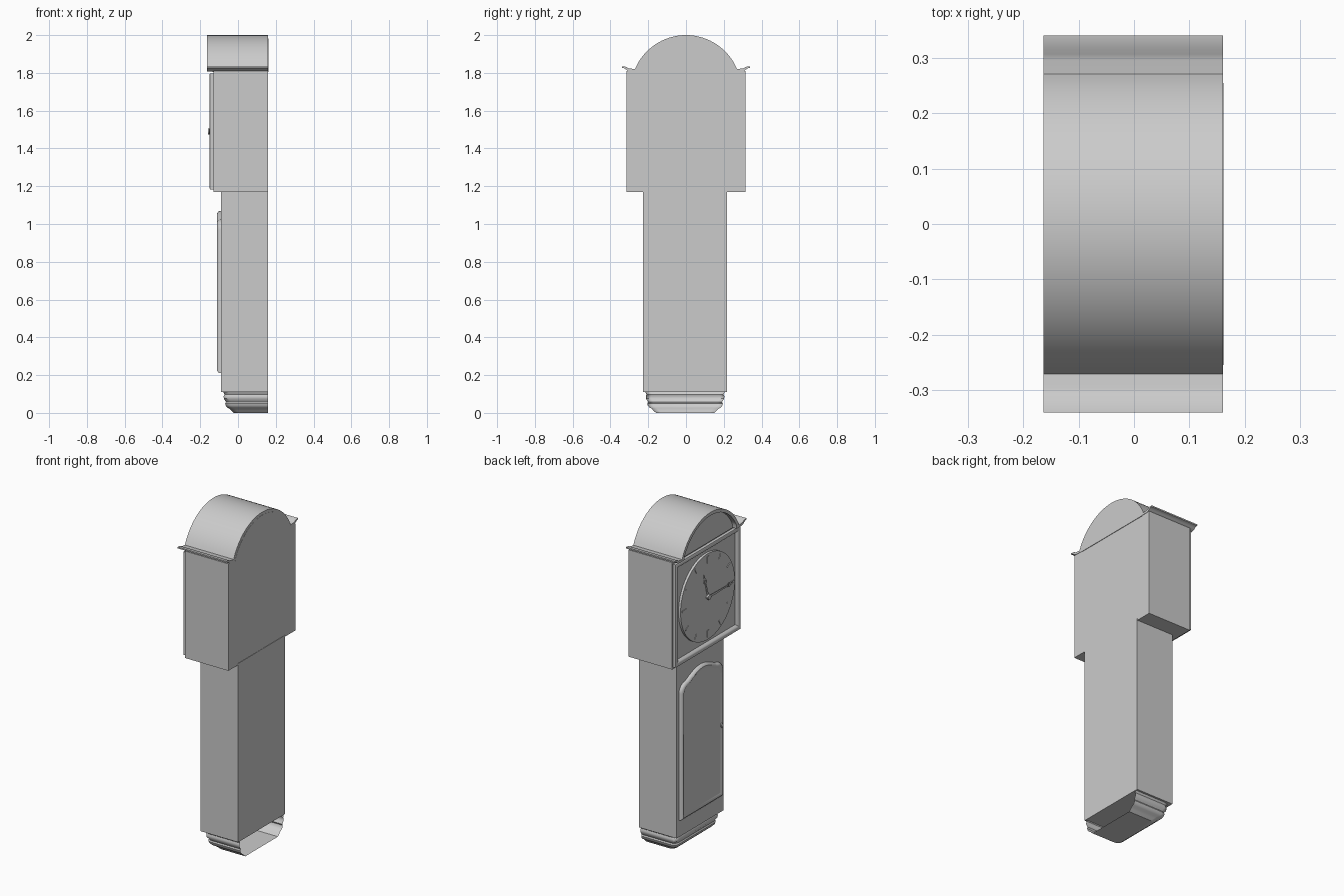
import bpy, bmesh
from math import sin, cos, pi, radians, asin

if "Cube" in bpy.data.objects:
    bpy.data.objects.remove(bpy.data.objects["Cube"])

DIAL_Z = 1.49


def loft(name, rings, cap_start=True, cap_end=True, closed=True):
    """Skin a list of equal-length point rings into one object."""
    bm = bmesh.new()
    vs = [[bm.verts.new(p) for p in ring] for ring in rings]
    n = len(rings[0])
    for a, b in zip(vs, vs[1:]):
        for i in range(n if closed else n - 1):
            j = (i + 1) % n
            bm.faces.new((a[i], a[j], b[j], b[i]))
    if cap_start:
        bm.faces.new(vs[0])
    if cap_end:
        bm.faces.new(vs[-1])
    bmesh.ops.recalc_face_normals(bm, faces=bm.faces)
    me = bpy.data.meshes.new(name)
    bm.to_mesh(me)
    bm.free()
    ob = bpy.data.objects.new(name, me)
    bpy.context.collection.objects.link(ob)
    bpy.ops.object.select_all(action='DESELECT')
    ob.select_set(True)
    bpy.context.view_layer.objects.active = ob
    bpy.ops.object.shade_smooth_by_angle(angle=radians(35))
    return ob


def slab(name, pts, x0, x1):
    """Extrude a (y, z) outline along x."""
    return loft(name, [[(x, y, z) for y, z in pts] for x in (x0, x1)])


def rect(hy, z0, z1, cy=0.0):
    return [(cy - hy, z0), (cy + hy, z0), (cy + hy, z1), (cy - hy, z1)]


def circle(r, n=64, cy=0.0, cz=DIAL_Z):
    return [(cy + r * cos(2 * pi * i / n), cz + r * sin(2 * pi * i / n)) for i in range(n)]


def arc(r, cz, half, n=32):
    """Arc from +y to -y whose ends lie at y = +-half."""
    a = asin(half / r)
    return [(r * sin(a - 2 * a * i / n), cz + r * cos(a - 2 * a * i / n)) for i in range(n + 1)]


# Trunk and hood boxes
slab("trunk", rect(0.222, 0.11, 1.18, -0.005), -0.09, 0.16)
slab("hood", rect(0.316, 1.17, 1.81), -0.13, 0.158)

# Moulded plinth wrapping three sides, open at the back
profile = [(0.11, 0.012), (0.098, 0.018), (0.088, 0.014), (0.075, 0.015), (0.065, 0.022),
           (0.058, 0.026), (0.05, 0.022), (0.038, 0.025), (0.028, 0.034), (0.022, 0.046),
           (0.012, 0.055), (0.0, 0.068)]
rings = []
for z, inset in profile:
    hy, fx, r = 0.222 - inset, -0.09 + inset, 0.03
    half = [(0.16, hy)]
    for k in range(7):
        a = pi / 2 * k / 6
        half.append((fx + r - r * sin(a), hy - r + r * cos(a)))
    path = half + [(x, -y) for x, y in reversed(half)]
    rings.append([(x, y - 0.005, z) for x, y in path])
loft("plinth_moulding", rings, cap_start=False, cap_end=True, closed=False)

# Arched roof with side cornices
side = [(0.34, 1.835), (0.315, 1.832), (0.306, 1.825), (0.295, 1.823)]
under = [(0.245, 1.808), (0.295, 1.808), (0.308, 1.811), (0.32, 1.82), (0.33, 1.826), (0.34, 1.827)]
outer = side + arc(0.2925, 1.7075, 0.27) + [(-y, z) for y, z in reversed(side)]
inner = [(-y, z) for y, z in reversed(under)] + arc(0.274, 1.707, 0.245)[::-1] + under
slab("arched_roof", outer + inner, -0.163, 0.16)

# Panel filling the roof arch
slab("arch_panel", arc(0.276, 1.707, 0.254) + [(-0.254, 1.805), (0.254, 1.805)], -0.135, 0.161)

# Moulded square frame around the dial
frame = [(0.308, -0.125), (0.308, -0.147), (0.302, -0.15), (0.292, -0.15), (0.284, -0.145),
         (0.277, -0.131)]
loft("dial_frame", [[(x, y, z) for y, z in rect(h, DIAL_Z - h, DIAL_Z + h)] for h, x in frame],
     False, False)

# Dial with hour marks
slab("dial", circle(0.257), -0.144, -0.125)


def radial(name, steps, angle, x0, x1):
    """Flat blade along a clock angle from (radius, half width) steps."""
    s, c = sin(angle), cos(angle)
    pts = list(steps) + [(r, -w) for r, w in reversed(steps)]
    slab(name, [(-r * s + w * c, DIAL_Z + r * c + w * s) for r, w in pts], x0, x1)


for h in range(12):
    big = h % 3 == 0
    radial(f"hour_mark_{h}", [(0.2 if big else 0.212, 0.006 if big else 0.004),
                              (0.243, 0.006 if big else 0.004)], h * pi / 6, -0.147, -0.14)

# Hands: tapered shaft, ring and tip
for name, a, ring_r, length, x in (("hour_hand", radians(-16), 0.105, 0.15, -0.149),
                                   ("minute_hand", radians(90), 0.19, 0.232, -0.153)):
    radial(name, [(-0.02, 0.004), (0, 0.007), (ring_r - 0.011, 0.004)], a, x, x + 0.003)
    radial(name + "_tip", [(ring_r + 0.01, 0.008), (length, 0.001)], a, x, x + 0.003)
    cy, cz = -ring_r * sin(a), DIAL_Z + ring_r * cos(a)
    spec = [(0.013, x), (0.013, x + 0.003), (0.007, x + 0.003), (0.007, x), (0.013, x)]
    loft(name + "_ring", [[(px, y, z) for y, z in circle(r, 20, cy, cz)] for r, px in spec],
         False, False)
slab("hand_hub", circle(0.015, 20), -0.158, -0.14)

# Arched trunk door with bevelled edge and sunk panel
half = [(0.2, 0.21), (0.2, 0.97)]
for k in range(1, 7):
    a = pi / 2 * k / 6
    half.append((0.14 + 0.06 * cos(a) ** 1.0 if k < 0 else 0.2 - 0.06 * (1 - cos(a)),
                 0.97 + 0.055 * sin(a)))
half += [(y, 1.025 + 0.045 * cos(y / 0.14 * pi / 2)) for y in (0.125, 0.105, 0.08, 0.055, 0.03)]
outline = half + [(0, 1.07)] + [(-y, z) for y, z in reversed(half)]
steps = [(0, -0.085), (0, -0.095), (0.004, -0.104), (0.012, -0.11), (0.018, -0.11),
         (0.026, -0.105), (0.03, -0.105)]
loft("trunk_door", [[(x, y * (1 - i / 0.2) - 0.005, 0.64 + (z - 0.64) * (1 - i / 0.43))
                     for y, z in outline] for i, x in steps], cap_start=False)

# Door keyhole plate
slab("keyhole", [(y, 0.64 + (z - 0.64) * 2) for y, z in circle(0.008, 16, -0.185, 0.64)],
     -0.112, -0.1)
